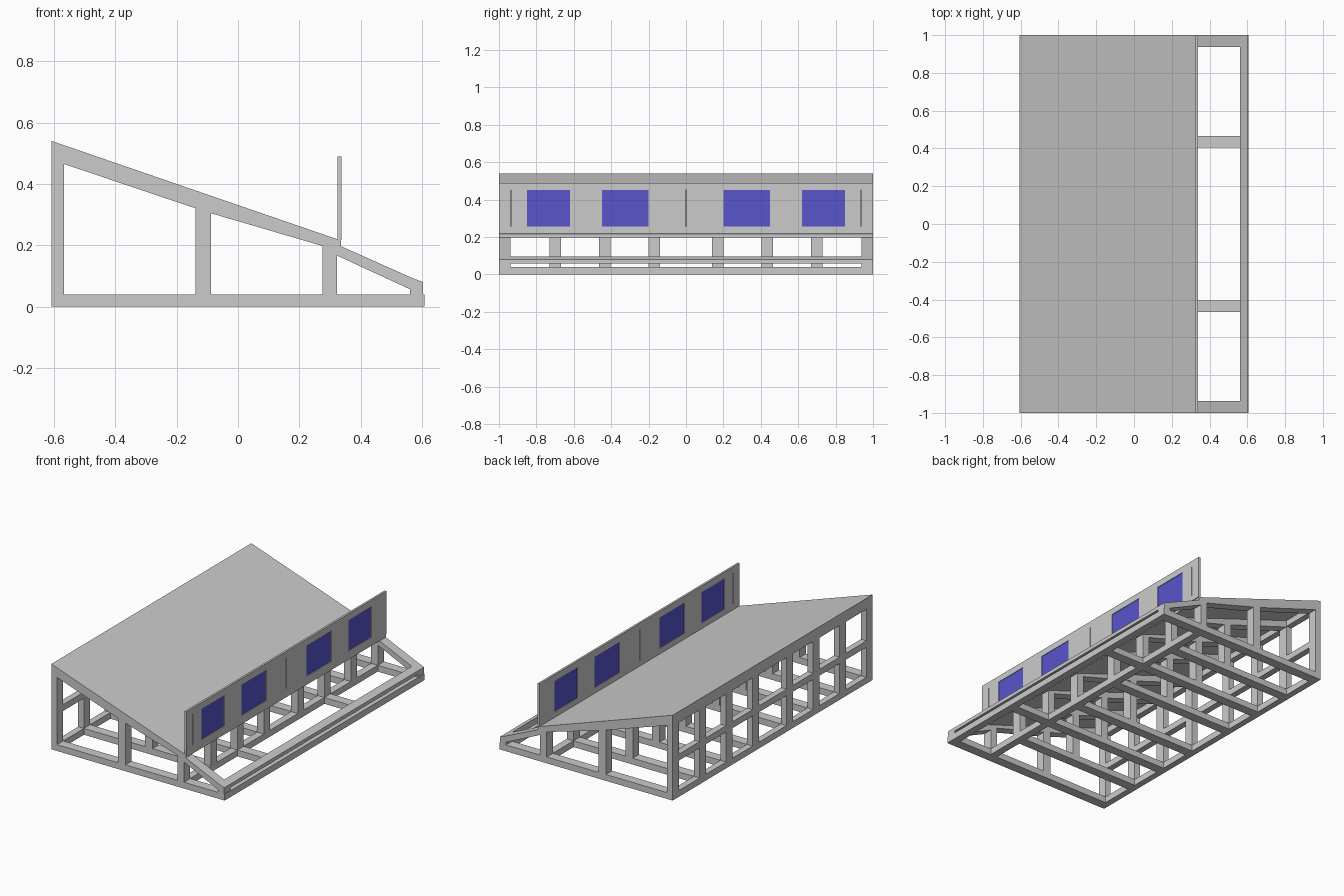
import bpy

if "Cube" in bpy.data.objects:
    bpy.data.objects.remove(bpy.data.objects["Cube"])

BLUE = bpy.data.materials.new("window_blue")
BLUE.diffuse_color = (0.1, 0.09, 0.6, 1)
BLUE.use_nodes = True
BLUE.node_tree.nodes["Principled BSDF"].inputs["Base Color"].default_value = BLUE.diffuse_color


def prism(name, profile, y0, y1, mat=None):
    """Extrude an x-z profile from y0 to y1."""
    n = len(profile)
    verts = [(x, y, z) for y in (y0, y1) for x, z in profile]
    faces = [tuple(range(n)), tuple(range(2 * n - 1, n - 1, -1))]
    faces += [(i, i + n, (i + 1) % n + n, (i + 1) % n) for i in range(n)]
    mesh = bpy.data.meshes.new(name)
    mesh.from_pydata(verts, [], faces)
    mesh.validate()
    ob = bpy.data.objects.new(name, mesh)
    bpy.context.collection.objects.link(ob)
    if mat:
        mesh.materials.append(mat)
    # consistent outward normals
    import bmesh
    bm = bmesh.new()
    bm.from_mesh(mesh)
    bmesh.ops.recalc_face_normals(bm, faces=bm.faces)
    bm.to_mesh(mesh)
    bm.free()
    return ob


def box(name, x0, x1, y0, y1, z0, z1, mat=None):
    return prism(name, [(x0, z0), (x1, z0), (x1, z1), (x0, z1)], y0, y1, mat)


def roof_z(x, drop=0.0):
    return 0.54 - (x + 0.607) * 0.344 - drop


X0, X1 = -0.607, 0.605
HALF = 0.031
ends = (-1 + HALF, 1 - HALF)
inner = [s * y for y in (0.17, 0.435, 0.70) for s in (-1, 1)]

# sloping roof deck
prism("roof_deck", [(X0, roof_z(X0)), (0.335, roof_z(0.335)),
                    (0.335, roof_z(0.335, 0.018)), (X0, roof_z(X0, 0.018))], -1, 1)

# repeated trusses: posts, rafter and floor joist
for y in list(ends) + inner:
    a, b = y - HALF, y + HALF
    for name, p, q in (("back_post", X0, -0.567), ("middle_post", -0.139, -0.088),
                       ("front_post", 0.275, 0.322)):
        prism(name, [(p, 0), (q, 0), (q, roof_z(q, 0.016)), (p, roof_z(p, 0.016))], a, b)
    prism("rafter", [(X0, roof_z(X0, 0.016)), (0.322, roof_z(0.322, 0.016)), (0.322, 0.185),
                     (0.275, 0.198), (-0.11, 0.311), (-0.567, 0.465), (X0, 0.48)], a, b)
    long_joist = abs(y) > 0.9 or abs(abs(y) - 0.435) < 0.01
    box("floor_joist", X0, X1 if long_joist else 0.322, a, b, 0, 0.04)

# lengthwise sills and rails
box("back_sill", X0, -0.567, -1, 1, 0, 0.04)
box("inner_sill", 0.275, 0.322, -1, 1, 0, 0.04)
box("front_sill", 0.56, 0.607, -1, 1, 0, 0.04)
box("back_middle_rail", X0, -0.567, -1, 1, 0.23, 0.27)
prism("back_top_rail", [(X0, 0.47), (-0.567, 0.47), (-0.567, roof_z(-0.567, 0.01)),
                        (X0, roof_z(X0, 0.01))], -1, 1)
prism("low_front_rail", [(0.56, 0.057), (0.603, 0.057), (0.603, 0.08), (0.56, 0.097)], -1, 1)

# end braces in front of the trusses
for y in ends:
    a, b = y - HALF, y + HALF
    prism("end_brace", [(0.322, 0.167), (0.56, 0.057), (0.603, 0.057), (0.603, 0.08),
                        (0.56, 0.097), (0.322, 0.203)], a, b)
    box("low_front_post", 0.56, 0.603, a, b, 0, 0.06)

# upright panel with framed window panes
P0, P1 = 0.325, 0.338
box("panel_bottom_rail", P0, P1, -1, 1, 0.218, 0.255)
box("panel_top_rail", P0, P1, -1, 1, 0.45, 0.49)
for s in (-1, 1):
    for u, v in ((0.002, 0.20), (0.45, 0.62), (0.85, 0.935), (0.938, 1.0)):
        box("panel_mullion", P0, P1, *sorted((s * u, s * v)), 0.255, 0.45)
    for u, v in ((0.20, 0.45), (0.62, 0.85)):
        box("window_pane", P0 + 0.004, P1 - 0.004, *sorted((s * u, s * v)), 0.255, 0.45, BLUE)
